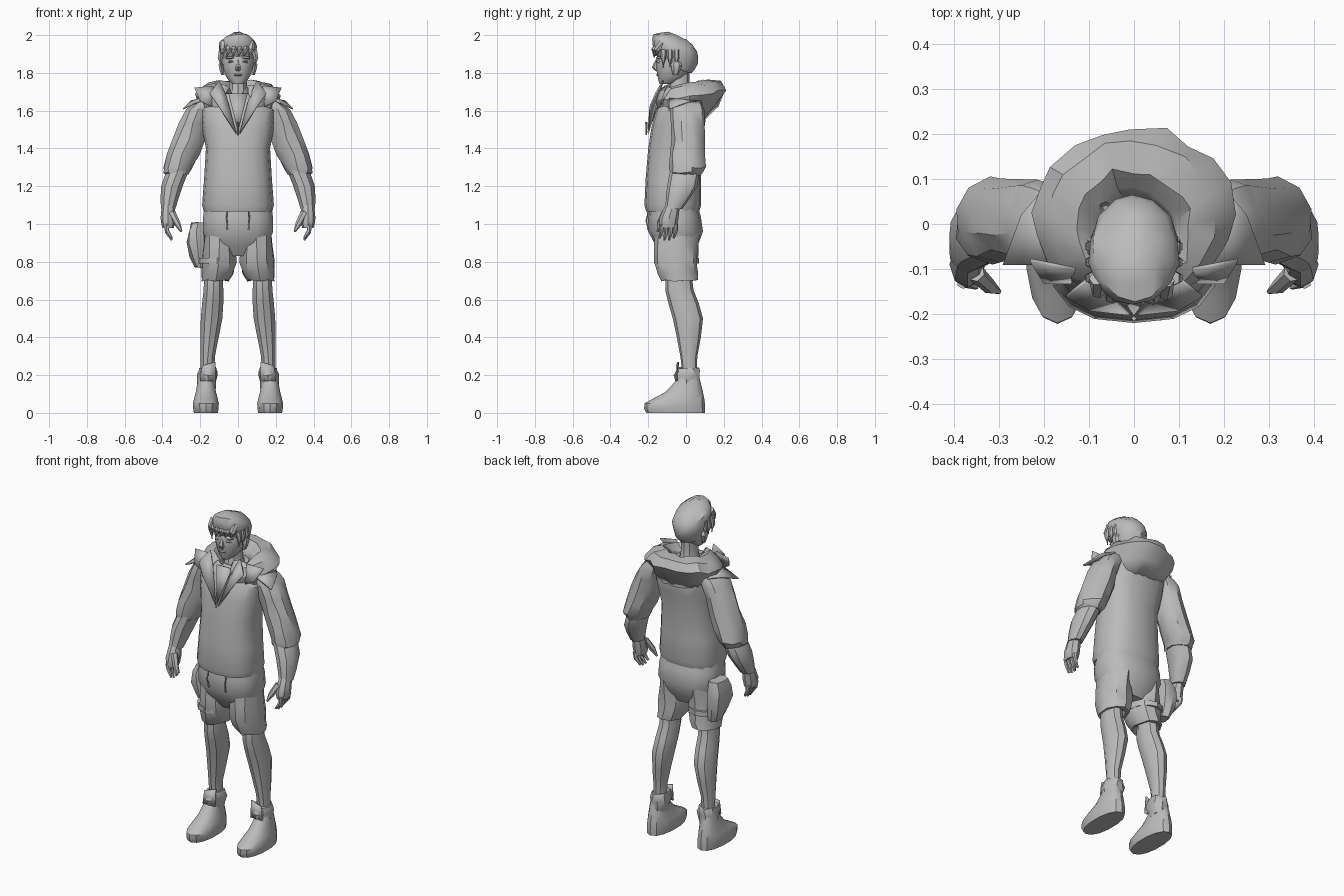
import bpy
import bmesh
import random
from math import sin, cos, pi, radians, copysign
from mathutils import Vector

random.seed(4)
default_cube = bpy.data.objects.get("Cube")
if default_cube:
    bpy.data.objects.remove(default_cube, do_unlink=True)

clay = bpy.data.materials.new("plain grey")
clay.use_nodes = True
clay.diffuse_color = (.5, .5, .5, 1)
clay.node_tree.nodes["Principled BSDF"].inputs["Base Color"].default_value = clay.diffuse_color


def finish(name, bm, mirror=False, thickness=0):
    """Turn a bmesh into a shaded object, optionally thickened and mirrored."""
    bmesh.ops.recalc_face_normals(bm, faces=bm.faces)
    mesh = bpy.data.meshes.new(name)
    bm.to_mesh(mesh)
    bm.free()
    mesh.materials.append(clay)
    obj = bpy.data.objects.new(name, mesh)
    bpy.context.collection.objects.link(obj)
    bpy.ops.object.select_all(action='DESELECT')
    obj.select_set(True)
    bpy.context.view_layer.objects.active = obj
    bpy.ops.object.shade_smooth_by_angle(angle=radians(35))
    if thickness:
        solid = obj.modifiers.new("thickness", 'SOLIDIFY')
        solid.thickness = thickness
        solid.offset = 0
    if mirror:
        obj.modifiers.new("mirror", 'MIRROR')


def smooth(keys):
    """Add one in-between on a flowing curve between each pair of keys."""
    keys = [Vector(key) for key in keys]
    result = [keys[0]]
    for i in range(len(keys) - 1):
        before, after = keys[max(i - 1, 0)], keys[min(i + 2, len(keys) - 1)]
        inner = keys[i] + keys[i + 1]
        result += [(inner * 9 - before - after) / 16, keys[i + 1]]
    return result


def skin(bm, loops, closed=True):
    """Join successive loops of vertices with faces, capping closed ones."""
    for low, high in zip(loops, loops[1:]):
        for i in range(0 if closed else 1, len(low)):
            bm.faces.new((low[i - 1], low[i], high[i], high[i - 1]))
    if closed:
        bm.faces.new(loops[0])
        bm.faces.new(loops[-1])


def loft(name, keys, sides=12, square=1, gap=0, slope=0, crease=0, **options):
    """Skin rounded sections given as (z, x centre, half width, front y, back y)."""
    bm = bmesh.new()
    loops = []
    for z, x, half, front, back in smooth(keys):
        middle, depth = (front + back) / 2, (back - front) / 2
        loop = []
        for i in range(sides + 1 if gap else sides):
            angle = -pi / 2 + gap / 2 + (2 * pi - gap) * i / sides
            across = copysign(abs(cos(angle)) ** square, cos(angle)) * half
            along = copysign(abs(sin(angle)) ** square, sin(angle)) * depth
            fold = Vector([random.uniform(-crease, crease) for axis in "xyz"])
            loop.append(bm.verts.new(fold + Vector((x + across, middle + along, z + slope * along))))
        loops.append(loop)
    skin(bm, loops, closed=not gap)
    finish(name, bm, **options)


def tube(name, points, thick, tip, sides=6, **options):
    """Skin a limb along a path, tapering from thick to tip."""
    bm = bmesh.new()
    path = [Vector(point) for point in points]
    last = len(path) - 1
    loops = []
    for i, point in enumerate(path):
        turn = (path[min(i + 1, last)] - path[max(i - 1, 0)]).to_track_quat('Z', 'Y')
        radius = thick + (tip - thick) * (i / last) ** 2
        loops.append([bm.verts.new(point + turn @ Vector((cos(a), sin(a), 0)) * radius)
                      for a in (2 * pi * k / sides for k in range(sides))])
    skin(bm, loops)
    finish(name, bm, **options)


def patch(name, points, **options):
    """A thin cloth panel through a few corner points."""
    bm = bmesh.new()
    face = bm.faces.new([bm.verts.new(point) for point in points])
    bmesh.ops.triangulate(bm, faces=[face])
    finish(name, bm, thickness=.008, **options)


# Hoodie body, with a gathered hem
loft("hoodie_body", [
    (1.07, 0, .17, -.2, .06),
    (1.1, 0, .19, -.22, .08),
    (1.4, 0, .17, -.2, .08),
    (1.6, 0, .2, -.16, .11),
    (1.69, 0, .08, -.1, .06)], sides=16, square=.8)

# Hood lying open around the neck, with lapels at the front
loft("hood", [
    (1.54, 0, .15, -.12, .1),
    (1.68, 0, .22, -.17, .21),
    (1.74, 0, .13, -.13, .12),
    (1.68, 0, .07, -.09, .05)],
    sides=18, gap=.7, slope=.15, crease=.01, thickness=.008)
patch("collar_lapel", [
    (.01, -.2, 1.48), (.1, -.19, 1.62), (.15, -.16, 1.69),
    (.1, -.12, 1.76), (.06, -.15, 1.67)], mirror=True)
patch("hood_corner", [
    (.14, -.13, 1.62), (.2, -.13, 1.65), (.23, -.08, 1.72), (.13, -.1, 1.73)], mirror=True)
patch("neck_opening", [(0, -.2, 1.49), (.05, -.13, 1.69), (-.05, -.13, 1.69)])
tube("zip_pull", [(0, -.21, 1.54), (0, -.21, 1.47)], thick=.006, tip=.004, sides=4)

# Sleeves, pushed up to a roll below the elbow, and bare forearms
loft("sleeve", [
    (1.65, .17, .05, -.07, .08),
    (1.6, .21, .07, -.09, .1),
    (1.45, .26, .09, -.08, .1),
    (1.3, .32, .08, -.09, .1),
    (1.26, .32, .06, -.08, .07)], sides=10, crease=.006, mirror=True)
loft("forearm", [
    (1.3, .31, .06, -.08, .07),
    (1.2, .35, .06, -.1, .06),
    (1.08, .37, .04, -.11, -.02)], sides=10, mirror=True)
patch("shoulder_flap", [
    (.16, -.09, 1.67), (.29, -.09, 1.61), (.25, .02, 1.65), (.2, .08, 1.65)], mirror=True)

# Hands
loft("palm", [
    (1.12, .37, .03, -.1, -.03),
    (1.03, .37, .04, -.14, -.04),
    (.98, .37, .03, -.14, -.05)], sides=8, mirror=True)
for i, finger in enumerate(("index", "middle", "ring", "little")):
    y = -.13 + .025 * i
    drop = .09 - .01 * abs(i - 1.5)
    tube(finger + "_finger", [(.38, y, 1), (.375, y, 1 - drop / 2), (.35, y - .01, 1 - drop)],
         thick=.014, tip=.006, mirror=True)
tube("thumb", [(.35, -.11, 1.06), (.32, -.14, 1), (.3, -.15, .96)],
     thick=.02, tip=.006, mirror=True)

# Shorts with baggy legs
loft("shorts_seat", [
    (1.1, 0, .18, -.19, .06),
    (.96, 0, .19, -.2, .09),
    (.83, 0, .13, -.12, .03)], sides=14, square=.8)
loft("shorts_leg", [
    (.95, .1, .08, -.17, .07),
    (.8, .1, .095, -.17, .06),
    (.7, .12, .075, -.13, .06),
    (.72, .12, .05, -.1, .03)], sides=10, crease=.005, mirror=True)
tube("drawstring", [(.06, -.2, 1.07), (.06, -.21, 1.02), (.055, -.2, .97)],
     thick=.004, tip=.006, sides=4, mirror=True)

# Hip pouch on the right side only, held by a thigh strap
loft("hip_pouch", [
    (1.01, -.21, .04, -.07, .05),
    (.9, -.22, .05, -.09, .07),
    (.77, -.2, .03, -.06, .05)], sides=8, square=.6, crease=.006)
loft("pouch_strap", [(.82, -.11, .1, -.17, .07), (.79, -.11, .1, -.17, .07)])

# Lower legs with a strong calf
loft("leg", [
    (.76, .13, .05, -.1, .03),
    (.65, .13, .055, -.11, .04),
    (.5, .14, .06, -.07, .09),
    (.3, .16, .04, -.03, .06),
    (.2, .16, .04, -.02, .06)], sides=10, mirror=True)

# Shoes with ankle cuffs
loft("shoe", [
    (0, .17, .065, -.21, .1),
    (.05, .17, .07, -.22, .1),
    (.11, .17, .055, -.11, .09),
    (.19, .17, .04, -.04, .07)], sides=14, square=.9, mirror=True)
loft("ankle_cuff", [
    (.13, .165, .045, -.05, .07),
    (.2, .16, .055, -.06, .08),
    (.24, .16, .045, -.05, .07)], sides=9, crease=.006, mirror=True)
patch("shoe_tongue", [
    (.12, -.05, .17), (.2, -.05, .17), (.19, -.05, .25), (.12, -.04, .27)], mirror=True)

# Neck and head
loft("neck", [
    (1.63, 0, .08, -.12, .05),
    (1.71, 0, .05, -.09, .02),
    (1.82, 0, .05, -.09, .02)], sides=10)
loft("head", [
    (1.74, 0, .03, -.14, -.07),
    (1.78, 0, .065, -.15, 0),
    (1.87, 0, .085, -.16, .04),
    (1.96, 0, .05, -.12, .02)], sides=14, square=.9)
loft("nose", [
    (1.87, 0, .008, -.16, -.14),
    (1.83, 0, .016, -.18, -.14),
    (1.81, 0, .012, -.16, -.14)], sides=6)
for feature, z, x, half in (("lips", 1.79, 0, .024), ("eye", 1.86, .035, .018),
                            ("brow", 1.88, .04, .024)):
    loft(feature, [(z - .007, x, half, -.15, -.12), (z, x, half, -.16, -.12),
                   (z + .007, x, half, -.15, -.12)], sides=8, mirror=x > 0)
loft("ear", [
    (1.79, .08, .01, -.07, -.04),
    (1.84, .09, .015, -.08, -.02),
    (1.87, .08, .01, -.07, -.04)], sides=6, mirror=True)

# Hair cap with locks on the forehead and temples
loft("hair_cap", [
    (1.83, 0, .08, -.14, .03),
    (1.9, 0, .1, -.18, .06),
    (1.96, 0, .09, -.17, .06),
    (1.995, 0, .03, -.1, .01)], sides=14, slope=-.4, crease=.004)
for i in range(6):
    x = -.08 + .03 * i
    y = -.16 + 3 * x * x
    tip = Vector((x - .01, y - .01, 1.88 + random.uniform(-.02, .02)))
    tube("fringe_lock", [(x, y + .02, 1.96), (x, y - .01, 1.92), tip], thick=.02, tip=.004)
for i in range(3):
    y = -.12 + .035 * i
    tube("temple_lock", [(.085, y, 1.92), (.095, y, 1.88), (.09, y, 1.83)],
         thick=.018, tip=.004, mirror=True)
